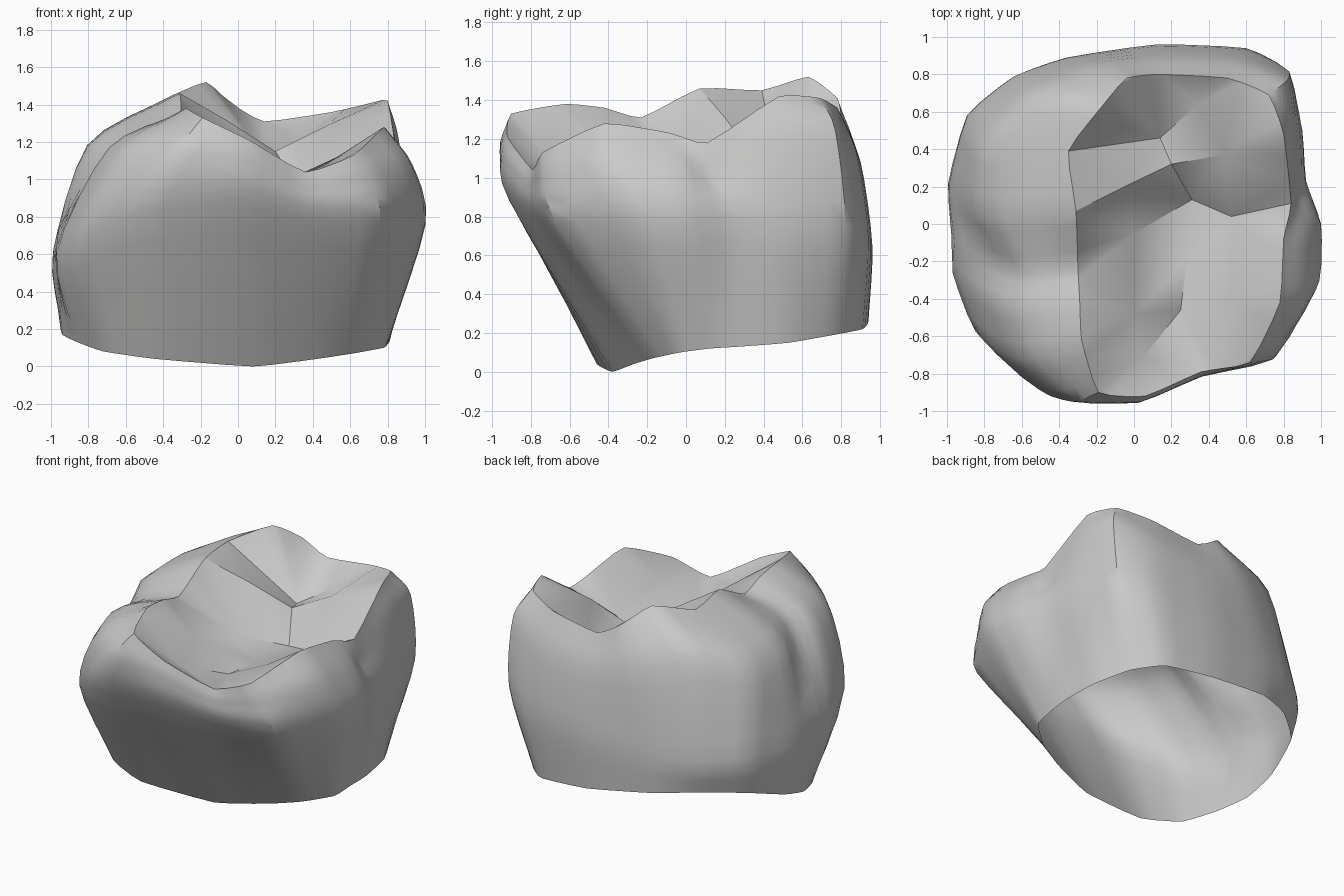
import bpy
import bmesh
import math
from mathutils import Vector
from mathutils.geometry import delaunay_2d_cdt

AROUND = 3      # steps between neighbouring outline points
DOWN = 4        # steps between neighbouring outlines
ROUND_AROUND = 0.22  # how rounded the outlines are
ROUND_DOWN = 0.4     # how rounded the walls are

default_cube = bpy.data.objects.get("Cube")
if default_cube:
    bpy.data.objects.remove(default_cube, do_unlink=True)


def points(*rows):
    """Turn rows given in hundredths of a unit into vectors."""
    return [Vector(row) / 100 for row in rows]


def curve_point(before, start, end, after, t, tension):
    """Cubic Hermite point between start and end."""
    tangent_a = (end - before) * tension
    tangent_b = (after - start) * tension
    t2, t3 = t * t, t * t * t
    return (start * (2 * t3 - 3 * t2 + 1) + tangent_a * (t3 - 2 * t2 + t)
            + end * (3 * t2 - 2 * t3) + tangent_b * (t3 - t2))


def closed_curve(outline):
    """Round a closed outline by adding steps between its points."""
    count = len(outline)
    return [
        curve_point(outline[i - 1], outline[i], outline[(i + 1) % count],
                    outline[(i + 2) % count], step / AROUND, ROUND_AROUND)
        for i in range(count) for step in range(AROUND)
    ]


def open_curve(path):
    """Round an open path, extending its ends in a straight line."""
    padded = [path[0] * 2 - path[1], *path, path[-1] * 2 - path[-2]]
    result = []
    for i in range(len(path) - 1):
        for step in range(DOWN):
            result.append(curve_point(*padded[i:i + 4], step / DOWN,
                                      ROUND_DOWN))
    return result + [path[-1]]


# Outlines run anticlockwise from the front notch, one point per landmark.
# Biting rim: cusp tips and the notches between them
rim = points(
    (36, -79, 104), (62, -74, 113), (78, -42, 128), (80, -8, 123),
    (84, 11, 118), (80, 48, 142), (72, 69, 141), (50, 78, 136),
    (14, 80, 131), (-4, 78, 141), (-17, 63, 152), (-35, 39, 145),
    (-31, 7, 146), (-30, -23, 131), (-29, -42, 136), (-28, -62, 138),
    (-19, -90, 133), (6, -92, 121))

# Shoulder: where the cusps roll over into the side walls
shoulder = points(
    (37, -81, 95), (70, -73, 100), (92, -42, 109), (93, -2, 105),
    (87, 14, 100), (86, 46, 121), (82, 77, 124), (55, 88, 112),
    (14, 90, 108), (-20, 86, 115), (-54, 70, 126), (-79, 41, 119),
    (-80, 5, 118), (-61, -26, 120), (-69, -43, 117), (-60, -72, 116),
    (-33, -95, 115), (4, -95, 111))

# Waist: the widest part of the walls
waist = points(
    (36, -77, 78), (76, -67, 77), (99, -26, 78), (100, 0, 76),
    (92, 23, 80), (90, 50, 74), (82, 82, 76), (60, 94, 69),
    (12, 96, 65), (-35, 89, 60), (-64, 79, 60), (-89, 58, 62),
    (-99, 20, 60), (-96, -9, 73), (-97, -26, 60), (-85, -57, 66),
    (-53, -85, 82), (0, -91, 88))

# Neck: the open lower edge
neck = points(
    (42, -27, 4), (62, -17, 7), (78, -3, 10), (80, 12, 12),
    (81, 28, 13), (78, 53, 15), (67, 76, 19), (50, 91, 22),
    (12, 94, 26), (-35, 88, 33), (-63, 75, 36), (-87, 54, 34),
    (-95, 25, 24), (-94, 2, 17), (-86, -19, 13), (-72, -37, 8),
    (-44, -46, 4), (8, -38, 0))

# Fissures and ridges inside the biting surface
landmarks = {
    "pit": (20, 32, 115),
    "fissure_centre": (31, 13, 98),
    "fissure_front": (28, -20, 98),
    "fissure_notch": (25, -46, 99),
    "fissure_left": (52, 4, 104),
    "fissure_right": (0, -5, 105),
    "fissure_back": (14, 46, 111),
    "basin_front": (5, -71, 109),
    "basin_back": (34, 64, 122),
    "ridge_back_right": (-5, 20, 131),
    "ridge_back_left": (48, 37, 129),
    "ridge_front_left": (53, -42, 112),
    "ridge_front_right": (0, -48, 119),
}
# Each crease joins rim points (by number) and landmarks (by name)
creases = [
    (0, "fissure_notch", "fissure_front", "fissure_centre", "pit",
     "fissure_back", 8),
    (4, "fissure_left", "fissure_centre", "fissure_right", 13),
    (12, "ridge_back_right", "pit", "ridge_back_left", 5),
    (2, "ridge_front_left", "fissure_notch", "ridge_front_right", 15),
    (11, "fissure_back", "basin_back", 7),
    (0, "basin_front", 16),
]

bm = bmesh.new()

# Side walls: loft downwards through the four rounded outlines
columns = [open_curve(path) for path in
           zip(*map(closed_curve, (rim, shoulder, waist, neck)))]
grid = [[bm.verts.new(p) for p in column] for column in columns]
for i, column in enumerate(grid):
    following = grid[(i + 1) % len(grid)]
    for a in range(len(column) - 1):
        bm.faces.new((column[a], column[a + 1],
                      following[a + 1], following[a]))

# Biting surface: triangulate between the rim, the fissures and the ridges
top = [column[0] for column in grid]
rim_count = len(top)
lookup = {i: i * AROUND for i in range(len(rim))}
for name, place in landmarks.items():
    lookup[name] = len(top)
    top.append(bm.verts.new(points(place)[0]))
edges = [(i, (i + 1) % rim_count) for i in range(rim_count)]
for crease in creases:
    edges += [(lookup[a], lookup[b]) for a, b in zip(crease, crease[1:])]
flat = [v.co.to_2d() for v in top]
found = delaunay_2d_cdt(flat, edges, [], 1, 1e-5)
source = found[3]
for triangle in found[2]:
    if all(source[i] for i in triangle):
        bm.faces.new([top[source[i][0]] for i in triangle])

mesh = bpy.data.meshes.new("molar_crown")
bm.to_mesh(mesh)
bm.free()
crown = bpy.data.objects.new("molar_crown", mesh)
bpy.context.collection.objects.link(crown)

# Plain grey material
grey = (0.6, 0.595, 0.59, 1)
material = bpy.data.materials.new("plain_grey")
material.use_nodes = True
material.diffuse_color = grey
for node in material.node_tree.nodes:
    if node.type == "BSDF_PRINCIPLED":
        node.inputs["Base Color"].default_value = grey
mesh.materials.append(material)

# Smooth shading with sharp creases
bpy.ops.object.select_all(action="DESELECT")
crown.select_set(True)
bpy.context.view_layer.objects.active = crown
bpy.ops.object.shade_smooth_by_angle(angle=math.radians(35))
